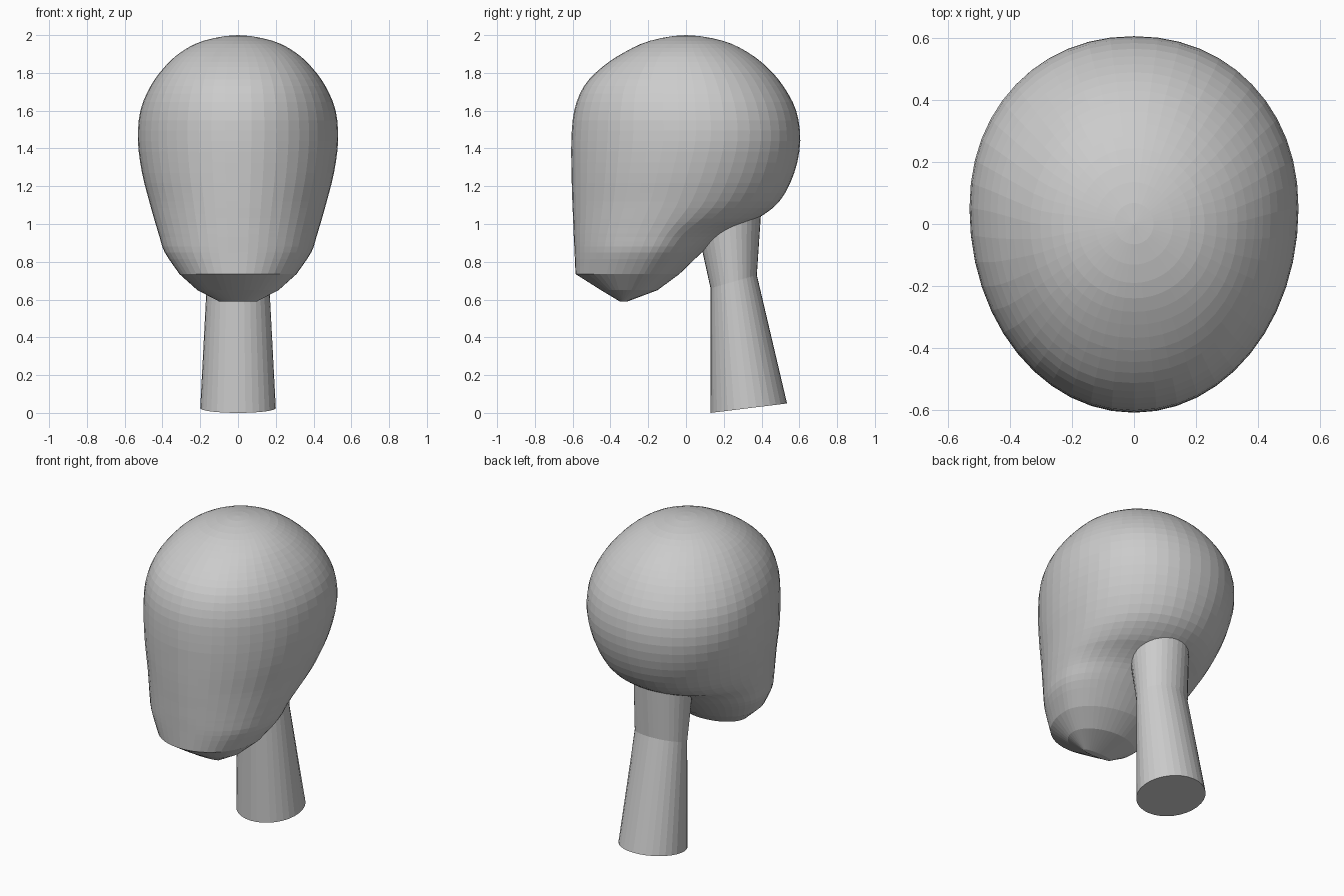
import bpy, bmesh
from math import sin, cos, pi, copysign

if "Cube" in bpy.data.objects:
    bpy.data.objects.remove(bpy.data.objects["Cube"])


def loft(name, rings):
    """Skin a list of closed rings, cap both ends and clean up."""
    bm = bmesh.new()
    loops = [[bm.verts.new(p) for p in ring] for ring in rings]
    n = len(loops[0])
    for a, b in zip(loops, loops[1:]):
        for i in range(n):
            j = (i + 1) % n
            bm.faces.new((a[i], a[j], b[j], b[i]))
    bm.faces.new(loops[0])
    bm.faces.new(loops[-1])
    bmesh.ops.remove_doubles(bm, verts=bm.verts, dist=0.0005)
    bmesh.ops.recalc_face_normals(bm, faces=bm.faces)
    mesh = bpy.data.meshes.new(name)
    bm.to_mesh(mesh)
    bm.free()
    obj = bpy.data.objects.new(name, mesh)
    bpy.context.collection.objects.link(obj)
    return obj


def catmull(p0, p1, p2, p3, t):
    return [0.5 * (2 * b + (c - a) * t + (2 * a - 5 * b + 4 * c - d) * t * t
                   + (3 * b - a - 3 * c + d) * t ** 3)
            for a, b, c, d in zip(p0, p1, p2, p3)]


def power(v, n):
    return copysign(abs(v) ** (2 / n), v) if abs(v) > 1e-6 else 0.0


def head_ring(row, sides=48):
    z, front, back, width, mid, nf, nb = row
    ring = []
    for i in range(sides):
        a = 2 * pi * i / sides
        c, s = cos(a), sin(a)
        n, length = (nf, mid - front) if c < 0 else (nb, back - mid)
        ring.append((width * power(s, n), mid + length * power(c, n), z))
    return ring


# Head sections: z, front y, back y, half width, y of widest point, roundness front/back
under_chin = [
    (0.59, -0.35, -0.31, 0.10, -0.33, 2.2, 2.0),
    (0.65, -0.45, -0.15, 0.215, -0.29, 2.1, 2.0),
]
rows = [
    (0.735, -0.585, -0.035, 0.31, -0.25, 2.05, 2.0),
    (0.85, -0.59, 0.085, 0.388, -0.19, 2.03, 1.95),
    (0.93, -0.594, 0.18, 0.415, -0.15, 2.02, 1.9),
    (0.98, -0.596, 0.27, 0.43, -0.12, 2.02, 1.9),
    (1.03, -0.598, 0.38, 0.445, -0.09, 2.02, 1.93),
    (1.12, -0.602, 0.495, 0.47, -0.04, 2.02, 2.0),
    (1.27, -0.606, 0.573, 0.508, 0.01, 2.02, 2.07),
    (1.44, -0.607, 0.605, 0.53, 0.05, 2.02, 2.1),
    (1.60, -0.592, 0.583, 0.517, 0.05, 2.05, 2.1),
    (1.73, -0.54, 0.515, 0.463, 0.04, 2.12, 2.07),
    (1.83, -0.445, 0.43, 0.39, 0.02, 2.12, 2.03),
    (1.91, -0.325, 0.325, 0.302, 0.0, 2.1, 2.0),
    (1.97, -0.19, 0.195, 0.182, 0.0, 2.0, 2.0),
    (2.00, 0.0, 0.0, 0.0, 0.0, 2.0, 2.0),
]
start = [2 * a - b for a, b in zip(rows[0], rows[1])]
z, f, b, w, m, nf, nb = rows[-2]
pts = [start] + rows + [(z, -f, -b, -w, m, nf, nb)]
sections = list(under_chin)
for k in range(1, len(pts) - 2):
    for step in range(3):
        sections.append(catmull(*pts[k - 1:k + 3], step / 3))
sections.append(rows[-1])
loft("head", [head_ring(r) for r in sections])


# Neck: tilted rings given by front point, rear point and half width
def neck_ring(y0, z0, y1, z1, width, sides=32):
    ring = []
    for i in range(sides):
        a = 2 * pi * i / sides
        t = 0.5 - 0.5 * cos(a)
        ring.append((width * sin(a), y0 + (y1 - y0) * t, z0 + (z1 - z0) * t))
    return ring


loft("neck", [
    neck_ring(0.13, 0.0, 0.535, 0.05, 0.20),
    neck_ring(0.13, 0.66, 0.375, 0.73, 0.165),
    neck_ring(0.05, 1.02, 0.40, 1.10, 0.175),
])
